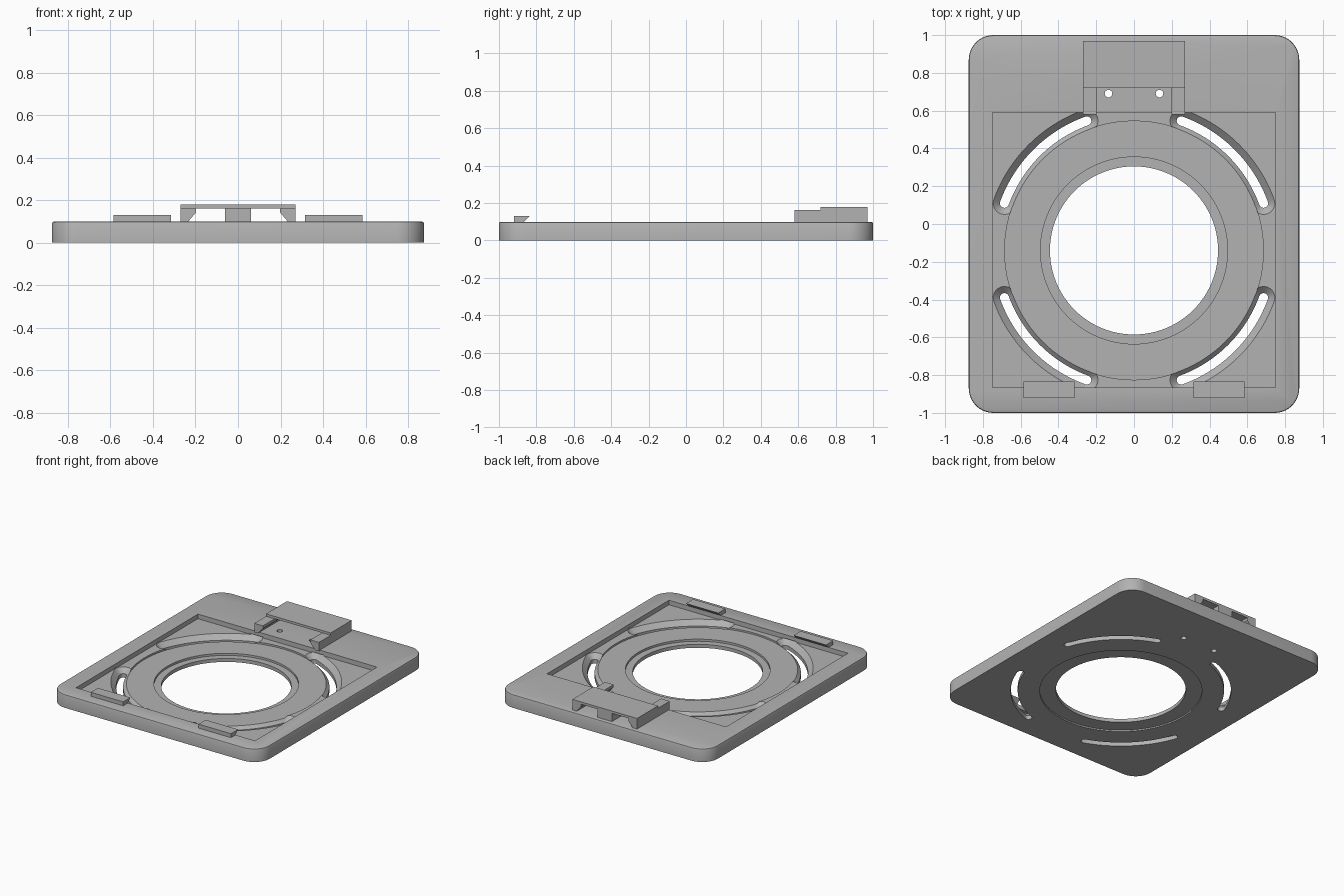
import bpy, bmesh, math

if "Cube" in bpy.data.objects:
    bpy.data.objects.remove(bpy.data.objects["Cube"])

grey = bpy.data.materials.new("plain grey")
grey.diffuse_color = (0.45, 0.45, 0.45, 1)
grey.use_nodes = True
grey.node_tree.nodes["Principled BSDF"].inputs["Base Color"].default_value = grey.diffuse_color
CY = -0.14          # centre of the round opening


def loft(name, rings):
    """Solid skinned through closed rings of equal point count."""
    bm = bmesh.new()
    vs = [[bm.verts.new(p) for p in r] for r in rings]
    n = len(vs[0])
    for a, b in zip(vs, vs[1:]):
        for i in range(n):
            j = (i + 1) % n
            bm.faces.new((a[i], a[j], b[j], b[i]))
    bm.faces.new(vs[0][::-1])
    bm.faces.new(vs[-1])
    bmesh.ops.recalc_face_normals(bm, faces=bm.faces[:])
    me = bpy.data.meshes.new(name)
    bm.to_mesh(me)
    bm.free()
    ob = bpy.data.objects.new(name, me)
    bpy.context.collection.objects.link(ob)
    me.materials.append(grey)
    return ob


def box(name, x0, x1, y0, y1, z0, z1):
    return loft(name, [[(x0, y0, z), (x1, y0, z), (x1, y1, z), (x0, y1, z)]
                       for z in (z0, z1)])


def disc(name, r, z0, z1, x=0, y=CY, n=96):
    angs = [2 * math.pi * i / n for i in range(n)]
    return loft(name, [[(x + r * math.cos(a), y + r * math.sin(a), z)
                        for a in angs] for z in (z0, z1)])


def rounded_rect(hx, hy, r, z, n=10):
    pts = []
    for k, (sx, sy) in enumerate([(1, 1), (-1, 1), (-1, -1), (1, -1)]):
        for i in range(n + 1):
            a = math.pi / 2 * (k + i / n)
            pts.append((sx * (hx - r) + r * math.cos(a),
                        sy * (hy - r) + r * math.sin(a), z))
    return pts


def arc_slot(mid, w, z, n=24, radius=0.73):
    """Outline of a curved slot with round ends, 50 degrees long."""
    a0, a1 = mid - math.radians(25), mid + math.radians(25)
    pts = []
    for a_from, a_to, side in ((a0, a1, 1), (a1, a0, -1)):
        for i in range(n + 1):
            a = a_from + (a_to - a_from) * i / n
            rr = radius + side * w
            pts.append((rr * math.cos(a), CY + rr * math.sin(a), z))
        cx, cy = radius * math.cos(a_to), CY + radius * math.sin(a_to)
        start = a_to if side == 1 else a_to + math.pi
        for i in range(1, 8):
            b = start + math.pi * i / 8
            pts.append((cx + w * math.cos(b), cy + w * math.sin(b), z))
    return pts


def cut(target, cutter):
    mod = target.modifiers.new("cut", 'BOOLEAN')
    mod.operation = 'DIFFERENCE'
    mod.solver = 'EXACT'
    mod.object = cutter
    bpy.context.view_layer.objects.active = target
    bpy.ops.object.modifier_apply(modifier=mod.name)
    bpy.data.objects.remove(cutter)


# Base plate with softened top rim
plate = loft("base_plate", [rounded_rect(0.875, 1, 0.13, 0),
                            rounded_rect(0.875, 1, 0.13, 0.09),
                            rounded_rect(0.872, 0.997, 0.127, 0.097),
                            rounded_rect(0.865, 0.99, 0.12, 0.1)])

# Square pocket, round recess, stepped opening and underside recess
cut(plate, box("pocket_cutter", -0.748, 0.748, -0.865, 0.59, 0.065, 0.2))
cut(plate, disc("recess_cutter", 0.685, 0.052, 0.2))
cut(plate, disc("step_cutter", 0.495, 0.036, 0.2))
cut(plate, disc("opening_cutter", 0.445, -0.1, 0.2))
cut(plate, disc("underside_cutter", 0.555, -0.1, 0.01))

# Four countersunk curved slots
for k in range(4):
    mid = math.radians(45 + 90 * k)
    cut(plate, loft("slot_cutter", [arc_slot(mid, 0.024, -0.1),
                                    arc_slot(mid, 0.024, 0.03),
                                    arc_slot(mid, 0.066, 0.071)]))

# Pin holes under the latch
for s in (-1, 1):
    cut(plate, disc("pin_cutter", 0.02, -0.1, 0.2, 0.135 * s, 0.69, 24))

# Undercut front clips
clip = [(-0.92, 0.095), (-0.92, 0.13), (-0.835, 0.13), (-0.87, 0.095)]
for s, side in ((-1, "left"), (1, "right")):
    loft(f"{side}_front_clip", [[(s * x, y, z) for y, z in clip]
                                for x in (0.315, 0.585)])

# Latch housing: dovetail rails, centre block and cover
rail = [(0.27, 0.095), (0.27, 0.162), (0.198, 0.162), (0.198, 0.142), (0.238, 0.095)]
for s, side in ((-1, "left"), (1, "right")):
    loft(f"{side}_latch_rail", [[(s * x, y, z) for x, z in rail]
                                for y in (0.58, 0.97)])
box("latch_centre_block", -0.06, 0.06, 0.85, 0.97, 0.095, 0.165)
box("latch_cover", -0.27, 0.27, 0.72, 0.97, 0.162, 0.18)

# Smooth the round walls, keep edges crisp
bpy.ops.object.select_all(action='DESELECT')
plate.select_set(True)
bpy.context.view_layer.objects.active = plate
bpy.ops.object.shade_smooth_by_angle(angle=math.radians(30))
